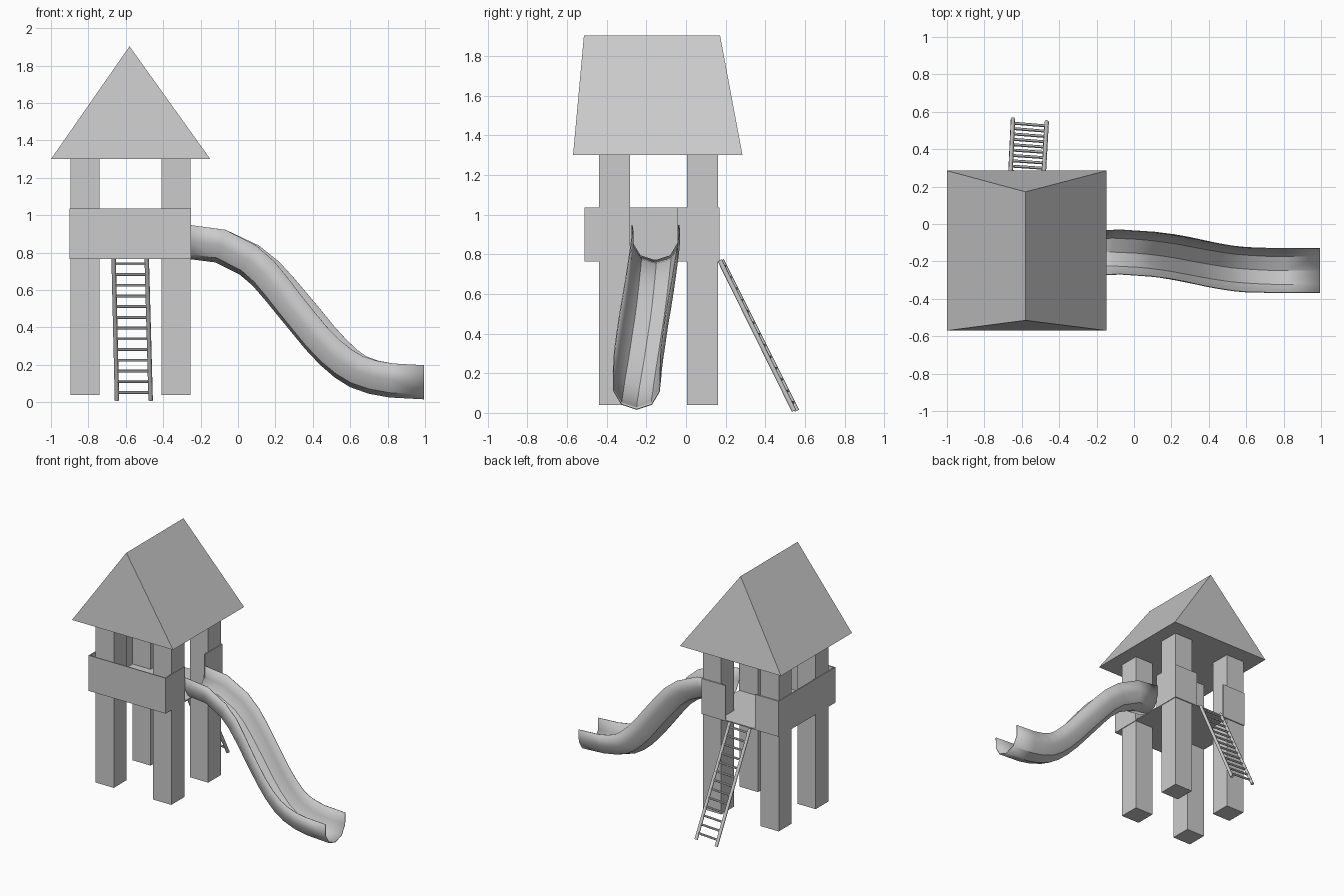
import bpy, bmesh, math
from mathutils import Vector

if "Cube" in bpy.data.objects:
    bpy.data.objects.remove(bpy.data.objects["Cube"])

grey = bpy.data.materials.new("light grey")
grey.diffuse_color = (0.6, 0.6, 0.6, 1)
grey.use_nodes = True
grey.node_tree.nodes["Principled BSDF"].inputs["Base Color"].default_value = grey.diffuse_color


def make(name, verts, faces, smooth=None):
    me = bpy.data.meshes.new(name)
    me.from_pydata(verts, [], faces)
    bm = bmesh.new()
    bm.from_mesh(me)
    bmesh.ops.recalc_face_normals(bm, faces=bm.faces)
    bm.to_mesh(me)
    bm.free()
    me.materials.append(grey)
    ob = bpy.data.objects.new(name, me)
    bpy.context.collection.objects.link(ob)
    if smooth:
        bpy.ops.object.select_all(action='DESELECT')
        ob.select_set(True)
        bpy.context.view_layer.objects.active = ob
        bpy.ops.object.shade_smooth_by_angle(angle=math.radians(smooth))
    return ob


def box(name, x0, x1, y0, y1, z0, z1):
    v = [(x, y, z) for x in (x0, x1) for y in (y0, y1) for z in (z0, z1)]
    f = [(0, 1, 3, 2), (4, 6, 7, 5), (0, 4, 5, 1), (2, 3, 7, 6), (0, 2, 6, 4), (1, 5, 7, 3)]
    return make(name, v, f)


def rod(name, a, b, r, n=8):
    a, b = Vector(a), Vector(b)
    d = (b - a).normalized()
    u = d.orthogonal().normalized()
    w = d.cross(u)
    ring = [(u * math.cos(2 * math.pi * i / n) + w * math.sin(2 * math.pi * i / n)) * r
            for i in range(n)]
    v = [a + p for p in ring] + [b + p for p in ring]
    f = [(i, (i + 1) % n, n + (i + 1) % n, n + i) for i in range(n)]
    f += [tuple(range(n)), tuple(range(n, 2 * n))]
    return make(name, v, f, 50)


# posts
for side, x in (("left", -0.895), ("right", -0.41)):
    for end, y in (("front", -0.438), ("back", 0.006)):
        box(f"{end}_{side}_post", x, x + 0.155, y, y + 0.156, 0.04, 1.301)

# hipped gable roof
X0, X1, Y0, Y1, ZB, ZT = -1.0, -0.148, -0.57, 0.285, 1.30, 1.903
make("roof",
     [(X0, Y0, ZB), (X1, Y0, ZB), (X1, Y1, ZB), (X0, Y1, ZB), (-0.58, -0.515, ZT), (-0.58, 0.172, ZT)],
     [(0, 1, 2, 3), (0, 1, 4), (2, 3, 5), (1, 2, 5, 4), (3, 0, 4, 5)])

# platform floor and thin wall panels, open at the ladder and the slide
L, R, F, B, Z0, Z1, T = -0.90, -0.25, -0.513, 0.17, 0.765, 1.035, 0.008
box("platform_floor", L, R, F, B, Z0, Z0 + 0.008)
box("front_wall", L, R, F, F + T, Z0, Z1)
box("left_wall", L, L + T, F, B, Z0, Z1)
box("slide_side_front_wall", R - T, R, F, -0.282, Z0, Z1)
box("slide_side_back_wall", R - T, R, -0.043, B, Z0, Z1)
box("ladder_side_left_wall", L, -0.70, B - T, B, Z0, Z1)
box("ladder_side_right_wall", -0.45, R, B - T, B, Z0, Z1)

# slide: open half-pipe section swept along its bottom line
path = [(-0.26, -0.155, 0.768), (-0.12, -0.15, 0.75), (0.01, -0.156, 0.685), (0.08, -0.162, 0.625),
        (0.145, -0.17, 0.55), (0.21, -0.18, 0.47), (0.28, -0.193, 0.385), (0.36, -0.208, 0.287),
        (0.44, -0.222, 0.202), (0.52, -0.234, 0.133), (0.60, -0.241, 0.083), (0.70, -0.247, 0.048),
        (0.81, -0.249, 0.028), (0.995, -0.249, 0.018)]
section = [(-0.118, 0.18), (-0.116, 0.092), (-0.076, 0.025), (0, 0),
           (0.076, 0.025), (0.116, 0.092), (0.118, 0.18)]
pts = [Vector(p) for p in path]
verts, faces, m = [], [], len(section)
for i, p in enumerate(pts):
    t = pts[min(i + 1, len(pts) - 1)] - pts[max(i - 1, 0)]
    if i in (0, len(pts) - 1):
        t = Vector((1, 0, 0))
    side = Vector((-t.y, t.x, 0)).normalized()
    up = t.cross(side).normalized()
    verts += [p + side * s + up * h for s, h in section]
for i in range(len(pts) - 1):
    for j in range(m - 1):
        a = i * m + j
        faces.append((a, a + 1, a + m + 1, a + m))
slide = make("slide", verts, faces, 35)
shell = slide.modifiers.new("thickness", 'SOLIDIFY')
shell.thickness = 0.005
shell.offset = 0

# ladder rails and rungs
lt, lb = Vector((-0.665, 0.18, 0.77)), Vector((-0.647, 0.56, 0.011))
rt, rb = Vector((-0.488, 0.17, 0.77)), Vector((-0.467, 0.545, 0.011))
rod("ladder_left_rail", lb, lt, 0.012)
rod("ladder_right_rail", rb, rt, 0.012)
for i in range(13):
    k = 0.055 + i * 0.0755
    rod(f"ladder_rung_{i + 1}", lb.lerp(lt, k), rb.lerp(rt, k), 0.008, 6)
